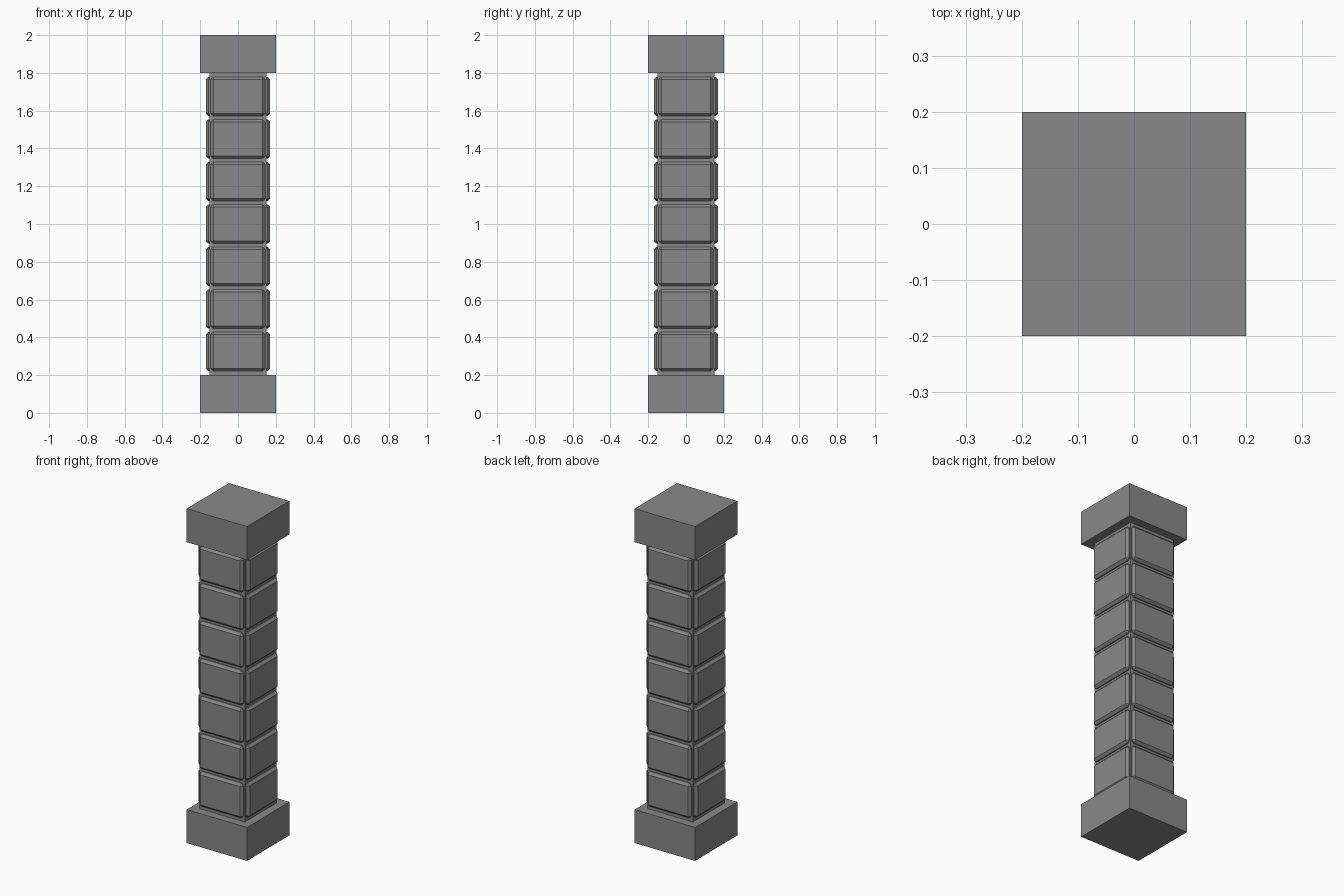
import bpy, bmesh, math
from mathutils import Matrix

if "Cube" in bpy.data.objects:
    bpy.data.objects.remove(bpy.data.objects["Cube"])

stone = bpy.data.materials.new("grey stone")
stone.diffuse_color = (0.25, 0.25, 0.25, 1)
stone.use_nodes = True
stone.node_tree.nodes["Principled BSDF"].inputs["Base Color"].default_value = stone.diffuse_color


def block(name, size, loc, bevel=0.0, angle=0.0):
    """Box with optional chamfered edges, swung around the z axis."""
    bm = bmesh.new()
    bmesh.ops.create_cube(bm, size=1)
    bmesh.ops.scale(bm, vec=size, verts=bm.verts)
    if bevel:
        bmesh.ops.bevel(bm, geom=bm.edges[:], offset=bevel, segments=1,
                        affect='EDGES', profile=0.5)
    bm.transform(Matrix.Rotation(angle, 4, 'Z') @ Matrix.Translation(loc))
    mesh = bpy.data.meshes.new(name)
    bm.to_mesh(mesh)
    bm.free()
    mesh.materials.append(stone)
    obj = bpy.data.objects.new(name, mesh)
    bpy.context.collection.objects.link(obj)


# Base, shaft and capital
block("base", (0.4, 0.4, 0.2), (0, 0, 0.1))
block("shaft", (0.3, 0.3, 1.6), (0, 0, 1.0))
block("capital", (0.4, 0.4, 0.2), (0, 0, 1.9))

# Seven chamfered panels on each side of the shaft
for side in range(4):
    for row in range(7):
        block(f"panel_{side}_{row}", (0.29, 0.06, 0.208),
              (0, -0.14, 0.325 + 0.225 * row), 0.014, side * math.pi / 2)
